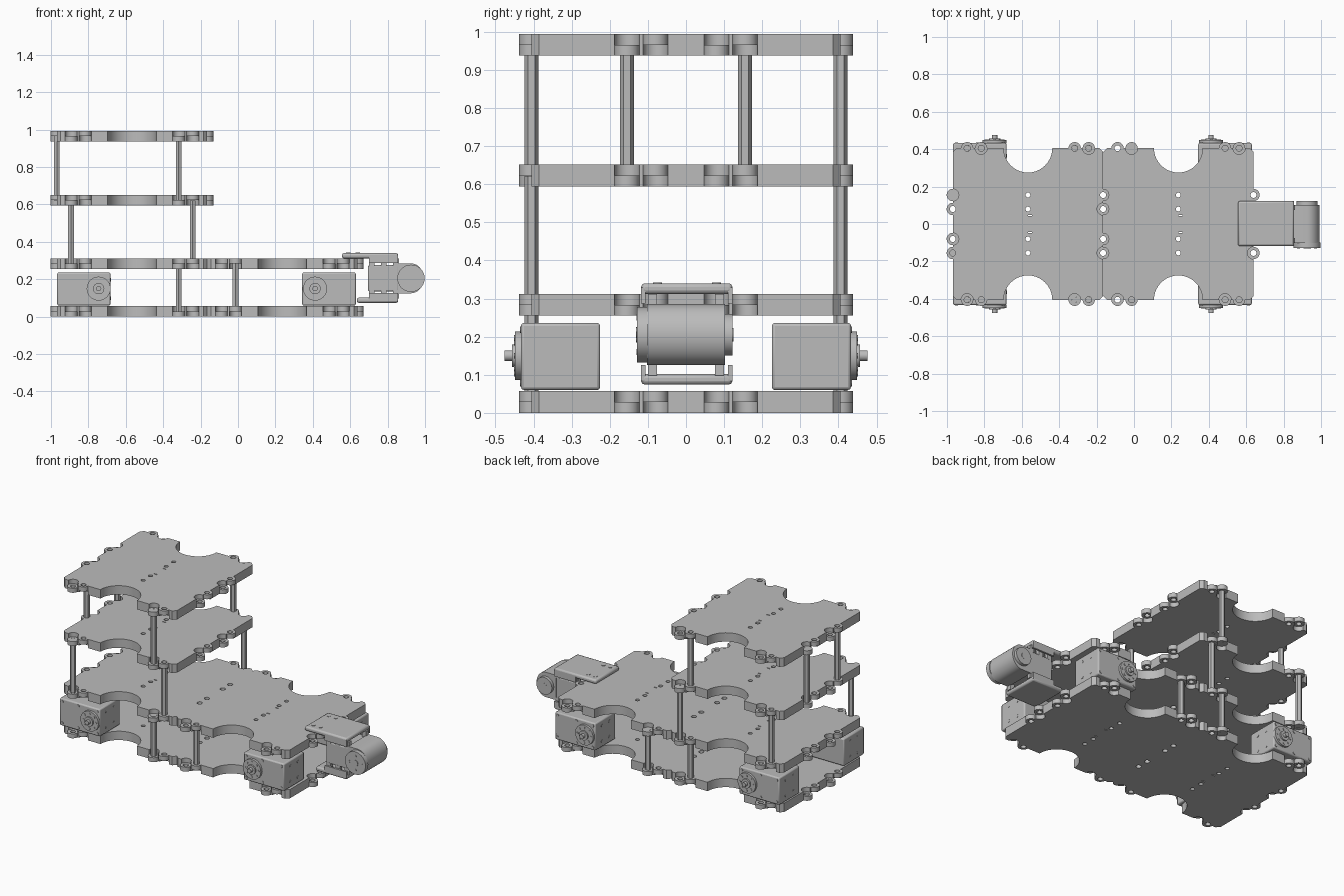
import bpy, bmesh, math
from mathutils import Matrix, Vector

if "Cube" in bpy.data.objects:
    bpy.data.objects.remove(bpy.data.objects["Cube"], do_unlink=True)

COLOUR = (0.5, 0.5, 0.5, 1)
grey = bpy.data.materials.new("plain grey")
grey.use_nodes = True
grey.diffuse_color = COLOUR
grey.node_tree.nodes["Principled BSDF"].inputs["Base Color"].default_value = COLOUR

T = 0.057               # plate thickness
HX, HY = 0.402, 0.405   # plate half sizes
AXES = {"x": Matrix.Rotation(math.pi / 2, 4, "Y"),
        "y": Matrix.Rotation(math.pi / 2, 4, "X"), "z": Matrix()}


def finish(name, bm, bevel=0):
    # Smooth the round sides, keep the edges sharp
    bmesh.ops.recalc_face_normals(bm, faces=bm.faces)
    for f in bm.faces:
        f.smooth = True
    for e in bm.edges:
        e.smooth = e.calc_face_angle(math.pi) < math.radians(30)
    mesh = bpy.data.meshes.new(name)
    bm.to_mesh(mesh)
    bm.free()
    if not mesh.materials:
        mesh.materials.append(grey)
    ob = bpy.data.objects.new(name, mesh)
    bpy.context.collection.objects.link(ob)
    if bevel:
        mod = ob.modifiers.new("Bevel", "BEVEL")
        mod.width, mod.segments = bevel, 2
    return ob


def add_cyl(bm, centre, r, length, axis="z", sides=24):
    bmesh.ops.create_cone(bm, cap_ends=True, segments=sides, radius1=r, radius2=r,
                          depth=length, matrix=Matrix.Translation(centre) @ AXES[axis])


def add_box(bm, lo, hi):
    lo, hi = Vector(lo), Vector(hi)
    mat = Matrix.Translation((lo + hi) / 2) @ Matrix.Diagonal((*(hi - lo), 1))
    bmesh.ops.create_cube(bm, size=1, matrix=mat)


def part(name, boxes=(), cyls=(), bevel=0):
    bm = bmesh.new()
    for b in boxes:
        add_box(bm, *b)
    for c in cyls:
        add_cyl(bm, *c)
    return finish(name, bm, bevel)


def prism(bm, points, depth):
    face = bm.faces.new([bm.verts.new(p) for p in points])
    out = bmesh.ops.extrude_face_region(bm, geom=[face])
    bmesh.ops.translate(bm, vec=depth, verts=[v for v in out["geom"]
                                             if isinstance(v, bmesh.types.BMVert)])


def add_ring(bm, x, y, z0, z1, r_out, r_in, sides=24):
    rows = []
    for r, z in ((r_out, z0), (r_out, z1), (r_in, z1), (r_in, z0)):
        angles = [i * math.tau / sides for i in range(sides)]
        rows.append([bm.verts.new((x + r * math.cos(a), y + r * math.sin(a), z))
                     for a in angles])
    for k in range(4):
        a, b = rows[k], rows[(k + 1) % 4]
        for i in range(sides):
            j = (i + 1) % sides
            bm.faces.new((a[i], a[j], b[j], b[i]))


# Tab positions with half-height level; opposite edges interlock
tabs = []
for i, d in enumerate((-0.155, -0.08, 0.08, 0.155)):
    tabs += [(HX, d, i % 2), (-HX, d, 1 - i % 2)]
for i, d in enumerate((-0.325, -0.25, 0.25, 0.325)):
    tabs += [(d, -HY, i % 2), (d, HY, 1 - i % 2)]


def make_plate():
    # Outline with a round bite on both long edges and chamfered corners
    bite = [(0.13 * math.cos(a), HY - 0.13 * math.sin(a))
            for a in (math.pi * i / 20 for i in range(21))]
    half = [(HX, HY - 0.02), (HX - 0.02, HY)] + bite
    half += [(-HX + 0.02, HY), (-HX, HY - 0.02)]
    bm = bmesh.new()
    prism(bm, [(x, y, 0) for x, y in half + [(-x, -y) for x, y in half]], (0, 0, T))
    body = finish("plate_body", bm)
    # Notches for the tabs, the central row of holes and two slots
    cutter = part("plate_cutter",
                  [((0, s * 0.045 - 0.003, -T), (0.022, s * 0.045 + 0.003, 2 * T))
                   for s in (-1, 1)],
                  [((x, y, T / 2), 0.0325, T * 2) for x, y, _ in tabs] +
                  [((0, y, T / 2), 0.013, T * 2) for y in (-0.155, -0.08, 0.08, 0.155)])
    cutter.hide_render = True
    mod = body.modifiers.new("Cut", "BOOLEAN")
    mod.object, mod.operation, mod.solver = cutter, "DIFFERENCE", "EXACT"
    bpy.context.view_layer.update()
    bm = bmesh.new()
    bm.from_object(body, bpy.context.evaluated_depsgraph_get())
    for ob in (body, cutter):
        bpy.data.objects.remove(ob, do_unlink=True)
    # Half-height ring tabs
    for x, y, up in tabs:
        add_ring(bm, x, y, up * T / 2, (up + 1) * T / 2, 0.033, 0.016)
    return finish("deck_plate", bm)


# Decks: two long levels, two short levels
plate = make_plate()
plate.location = (-0.567, 0, 0)
for x, z in ((0.237, 0), (-0.567, 0.255), (0.237, 0.255), (-0.567, 0.594), (-0.567, 0.937)):
    copy = bpy.data.objects.new("deck_plate", plate.data)
    copy.location = (x, 0, z)
    bpy.context.collection.objects.link(copy)

# Hexagonal standoffs between the decks
for x, y, z0, z1 in ((-0.317, HY, 0.028, 0.285), (-0.013, HY, 0.028, 0.285),
                     (-0.892, HY, 0.285, 0.622), (-0.242, HY, 0.285, 0.622),
                     (-0.317, HY, 0.622, 0.965), (-0.969, 0.155, 0.622, 0.965)):
    for s in (-1, 1):
        part("standoff", cyls=[((x, s * y, (z0 + z1) / 2), 0.018, z1 - z0, "z", 6)])


def bolt_circle(x, y, z, radius, r, count):
    angles = [math.tau * i / count for i in range(count)]
    return [((x + radius * math.cos(a), y, z + radius * math.sin(a)), r, 0.004, "y", 10)
            for a in angles]


# Wheel motors: case, horn with shaft, and screws
def wheel_motor(x0, x1, hx, s):
    ys = sorted((s * 0.225, s * 0.433))
    part("motor_case", [((x0, ys[0], 0.06), (x1, ys[1], 0.236))], bevel=0.008)
    hub = [(0.439, 0.064, 0.018), (0.449, 0.03, 0.016), (0.46, 0.014, 0.032)]
    part("motor_horn", cyls=[((hx, s * y, 0.15), r, d, "y", 32) for y, r, d in hub] +
         bolt_circle(hx, s * 0.449, 0.15, 0.047, 0.007, 8))
    part("motor_screws", cyls=[((x, s * 0.433, z), 0.009, 0.006, "y", 12)
                               for x in (x0 + 0.018, (x0 + x1) / 2 - 0.01, x1 - 0.018)
                               for z in (0.078, 0.218)] +
         [((x, s * y, z), 0.009, 0.004, "x", 12)
          for x in (x0, x1) for y in (0.29, 0.365) for z in (0.098, 0.198)])


for side in (-1, 1):
    wheel_motor(-0.967, -0.682, -0.745, side)
    wheel_motor(0.343, 0.63, 0.412, side)

# Mounting bracket: upper and lower plates with side lips
part("bracket_upper", [((0.556, -0.118, 0.312), (0.856, 0.122, 0.34))], bevel=0.01)
part("bracket_lower", [((0.635, -0.118, 0.074), (0.856, 0.122, 0.102))], bevel=0.01)
part("bracket_lips", [((0.7, y, z), (0.855, y + 0.012, z + 0.042))
                      for y in (-0.118, 0.11) for z in (0.084, 0.287)])
part("bracket_screws", cyls=[((x, y, 0.34), 0.012, 0.005, "z", 16)
                             for x in (0.59, 0.64) for y in (-0.075, 0.08)])

# Arm motor: case with corner lugs
part("arm_motor_case", [((0.695, -0.1, 0.135), (0.86, 0.1, 0.275))], bevel=0.008)
part("arm_motor_lugs", [((x - 0.015, y - 0.012, z - 0.022), (x + 0.015, y + 0.012, z + 0.022))
                        for x in (0.715, 0.78, 0.845) for y in (-0.088, 0.088)
                        for z in (0.12, 0.29)])

# Rounded end cover around the arm axis
CX, CZ = 0.925, 0.205
arc = [-math.pi / 2 + math.pi * i / 16 for i in range(17)]
pts = [(CX - 0.07, -0.102, CZ - 0.08)]
pts += [(CX + 0.068 * math.cos(a), -0.102, CZ + 0.08 * math.sin(a)) for a in arc]
pts.append((CX - 0.07, -0.102, CZ + 0.08))
cover = bmesh.new()
prism(cover, pts, (0, 0.204, 0))
finish("arm_cover", cover)

# Arm horn and idler cap
part("arm_horn", cyls=[((CX, -0.114, CZ), 0.073, 0.028, "y", 32),
                       ((CX, -0.128, CZ), 0.02, 0.006, "y", 16)] +
     bolt_circle(CX, -0.128, CZ, 0.045, 0.008, 4))
part("arm_idler_cap", cyls=[((CX, 0.11, CZ), 0.055, 0.024, "y", 32),
                            ((CX, 0.122, CZ), 0.018, 0.004, "y", 16)])
